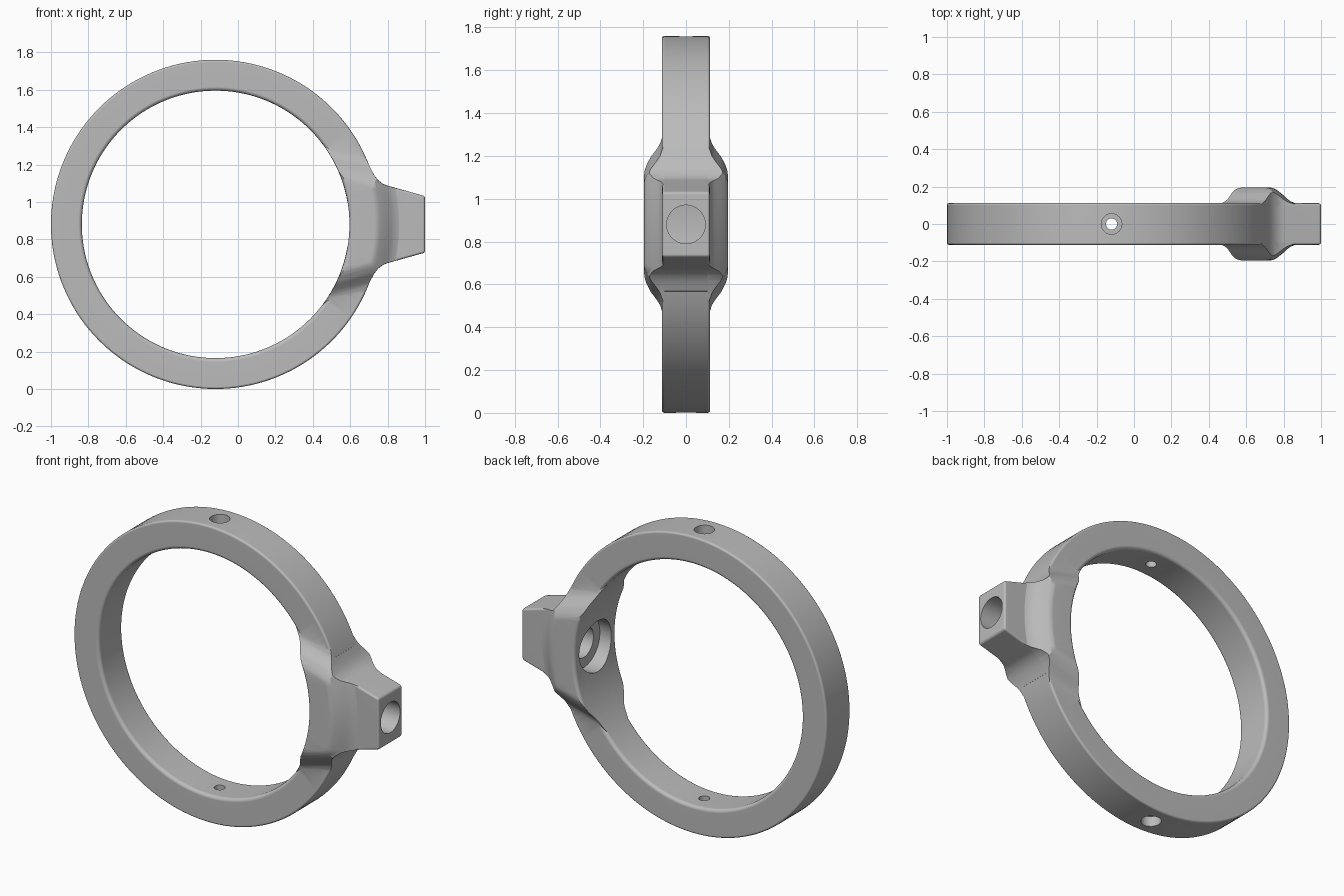
import bpy, bmesh, math
from mathutils import Matrix, Vector

CX, CZ = -0.12, 0.88       # ring centre
HALF = 0.112               # ring half thickness
SLOPE = 0.27               # draft of the lug and neck sides
SEGMENTS = 144

cube = bpy.data.objects.get("Cube")
if cube:
    bpy.data.objects.remove(cube, do_unlink=True)

grey = bpy.data.materials.new("satin_grey")
grey.use_nodes = True
grey.diffuse_color = (0.5, 0.5, 0.5, 1)
grey.node_tree.nodes["Principled BSDF"].inputs["Base Color"].default_value = (0.5, 0.5, 0.5, 1)


def finish(name, bm):
    bmesh.ops.recalc_face_normals(bm, faces=bm.faces)
    mesh = bpy.data.meshes.new(name)
    bm.to_mesh(mesh)
    bm.free()
    mesh.materials.append(grey)
    obj = bpy.data.objects.new(name, mesh)
    bpy.context.collection.objects.link(obj)
    return obj


def loft(name, rings, closed=False):
    """Join equal closed sections; cap the ends unless the loop is closed."""
    bm = bmesh.new()
    rows = [[bm.verts.new(p) for p in ring] for ring in rings]
    pairs = list(zip(rows, rows[1:]))
    if closed:
        pairs.append((rows[-1], rows[0]))
    else:
        bm.faces.new(rows[0])
        bm.faces.new(rows[-1])
    n = len(rows[0])
    for a, b in pairs:
        for i in range(n):
            j = (i + 1) % n
            bm.faces.new((a[i], a[j], b[j], b[i]))
    return finish(name, bm)


def lathe(name, half_profile):
    """Turn a (radius, y) profile, mirrored in y, about the ring axis."""
    profile = half_profile + [(r, -y) for r, y in reversed(half_profile)]
    rings = []
    for i in range(SEGMENTS):
        a = 2 * math.pi * i / SEGMENTS
        rings.append([(CX + r * math.cos(a), y, CZ + r * math.sin(a)) for r, y in profile])
    return loft(name, rings, closed=True)


def prism(name, half_outline, depth):
    """Extrude an (x, height) outline, mirrored about the ring centre height."""
    outline = half_outline + [(x, -h) for x, h in reversed(half_outline)]
    return loft(name, [[(x, y, CZ + h) for x, h in outline] for y in (-depth, depth)])


def rod(name, radius, start, end, sides=64):
    start, end = Vector(start), Vector(end)
    axis = end - start
    bm = bmesh.new()
    turn = axis.to_track_quat('Z', 'Y').to_matrix().to_4x4()
    bmesh.ops.create_cone(bm, cap_ends=True, segments=sides, radius1=radius, radius2=radius,
                          depth=axis.length, matrix=Matrix.Translation((start + end) / 2) @ turn)
    return finish(name, bm)


def apply(obj, mod):
    bpy.ops.object.select_all(action='DESELECT')
    bpy.context.view_layer.objects.active = obj
    obj.select_set(True)
    bpy.ops.object.modifier_apply(modifier=mod.name)


def combine(obj, other, operation):
    mod = obj.modifiers.new("combine", 'BOOLEAN')
    mod.operation = operation
    mod.solver = 'EXACT'
    mod.object = other
    apply(obj, mod)
    bpy.data.objects.remove(other, do_unlink=True)


def fillet(r, y, radius, a0, a1):
    return [(r + radius * math.cos(math.radians(a0 + (a1 - a0) * i / 4)),
             y + radius * math.sin(math.radians(a0 + (a1 - a0) * i / 4))) for i in range(5)]


# Ring with rounded rims
ring = lathe("ring_clamp", fillet(0.715 + 0.02, HALF - 0.02, 0.02, 180, 90)
             + fillet(0.88 - 0.012, HALF - 0.012, 0.012, 90, 0))

# Neck: tapered block flaring into the ring
flare = [(1.0, 0.15), (0.8, 0.206), (0.775, 0.216), (0.75, 0.235),
         (0.73, 0.26), (0.715, 0.287), (0.703, 0.311)]
neck = prism("neck", [(x, h + 0.001) for x, h in flare] + [(0.66, 0.33)], HALF - 0.001)
bevel = neck.modifiers.new("round", 'BEVEL')
bevel.width = 0.012
bevel.segments = 3
bevel.limit_method = 'ANGLE'
bevel.angle_limit = math.radians(60)
apply(neck, bevel)

# Lug: turned thick section, limited by a drafted wedge and the flared outline
lug = lathe("lug", fillet(0.716 + 0.02, 0.175, 0.02, 180, 90)
            + [(0.85, 0.195), (0.865, 0.192), (0.882, 0.183), (0.915, 0.157),
               (0.94, 0.134), (0.96, 0.12), (0.98, 0.112), (1.0, 0.106)])
side = [(0.195, 0.228), (0.192, 0.244), (0.184, 0.262), (0.165, 0.294),
        (0.135, 0.328), (0.121, 0.347), (0.112, 0.37), (0.10, 0.395)]
sections = []
for x in (0.4, 1.05):
    shift = SLOPE * (0.6 - x)
    upper = [(y, u + shift) for y, u in side]
    upper += [(-y, u) for y, u in reversed(upper)]
    loop = upper + [(y, -u) for y, u in reversed(upper)]
    sections.append([(x, y, CZ + u) for y, u in loop])
combine(lug, loft("wedge", sections), 'INTERSECT')
arc = [(CX + 0.879 * math.cos(math.radians(a)), 0.879 * math.sin(math.radians(a)))
       for a in range(22, 41, 2)]
combine(lug, prism("outline", flare + arc + [(0.3, 0.565)], 0.3), 'INTERSECT')

combine(ring, lug, 'UNION')
combine(ring, neck, 'UNION')

# Stepped bore through the neck
combine(ring, rod("bore", 0.09, (0.4, 0, CZ), (1.1, 0, CZ)), 'DIFFERENCE')
combine(ring, rod("counterbore", 0.15, (0.4, 0, CZ), (0.67, 0, CZ)), 'DIFFERENCE')

# Stepped screw holes at the top and bottom of the ring
for s in (-1, 1):
    far, step, inner = (CZ + s * d for d in (1.0, 0.82, 0.6))
    combine(ring, rod("screw_hole", 0.03, (CX, 0, inner), (CX, 0, far), 32), 'DIFFERENCE')
    combine(ring, rod("screw_seat", 0.055, (CX, 0, step), (CX, 0, far), 32), 'DIFFERENCE')

# Smooth shading with flat faces kept flat
bpy.ops.object.select_all(action='DESELECT')
bpy.context.view_layer.objects.active = ring
ring.select_set(True)
bpy.ops.object.shade_smooth_by_angle(angle=math.radians(30))
weighted = ring.modifiers.new("weighted_normals", 'WEIGHTED_NORMAL')
weighted.keep_sharp = True
